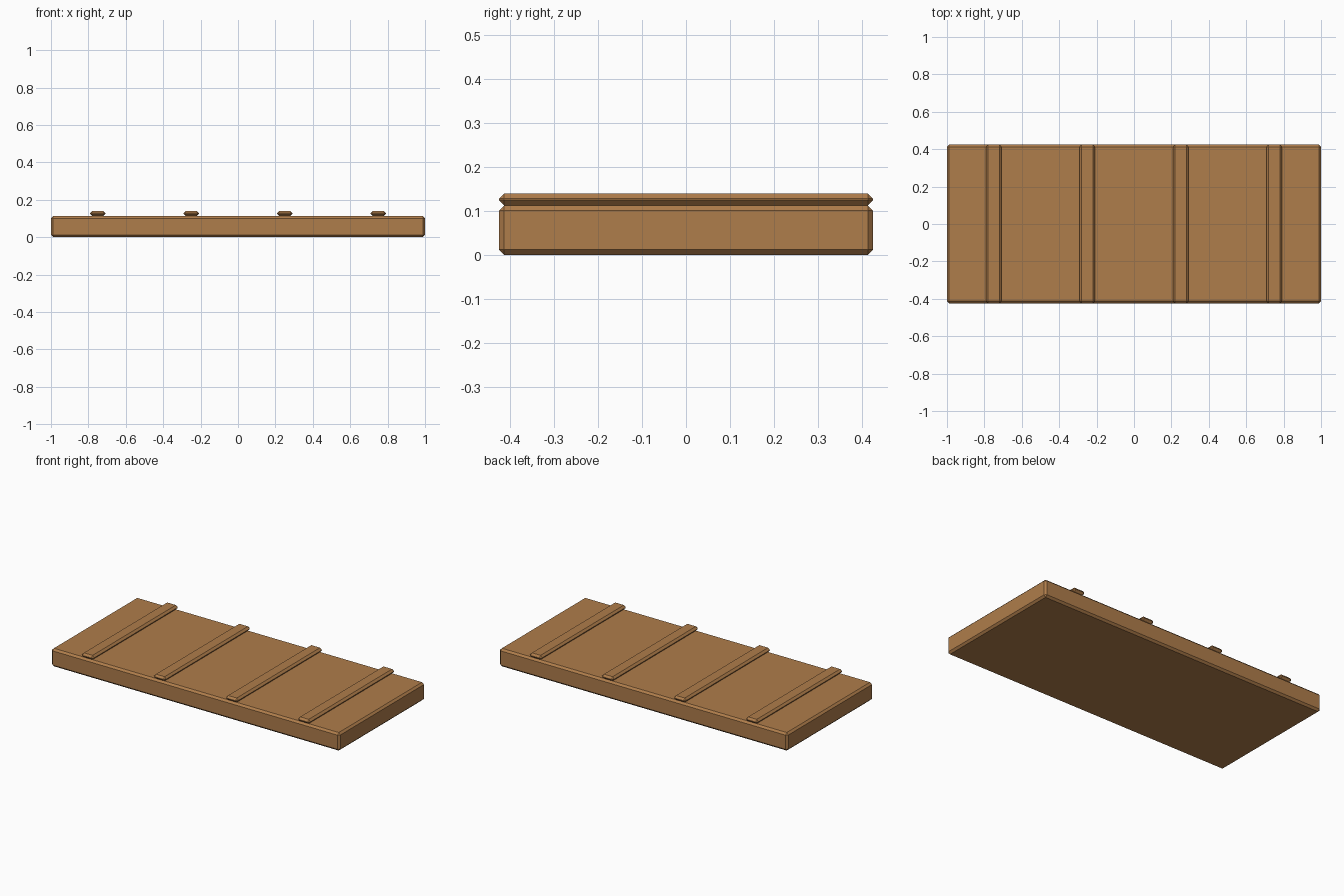
import bpy

if "Cube" in bpy.data.objects:
    bpy.data.objects.remove(bpy.data.objects["Cube"])

wood = bpy.data.materials.new("wood")
wood.diffuse_color = (0.43, 0.205, 0.07, 1)
wood.use_nodes = True
wood.node_tree.nodes["Principled BSDF"].inputs["Base Color"].default_value = wood.diffuse_color


def chamfered_box(name, x, size, z0, z1, chamfer=0.012):
    bpy.ops.mesh.primitive_cube_add(size=1, location=(x, 0, (z0 + z1) / 2))
    ob = bpy.context.object
    ob.name = name
    ob.scale = (size[0], size[1], z1 - z0)
    bpy.ops.object.transform_apply(location=False, rotation=False, scale=True)
    bevel = ob.modifiers.new("chamfer", 'BEVEL')
    bevel.width = chamfer
    bevel.segments = 1
    ob.data.materials.append(wood)
    return ob


# Main plank
chamfered_box("board", 0, (2.0, 0.85), 0.0, 0.113)

# Four raised cross slats lying on the plank
for i in range(4):
    chamfered_box(f"cross_slat_{i + 1}", -0.75 + 0.5 * i, (0.084, 0.85), 0.113, 0.14)
